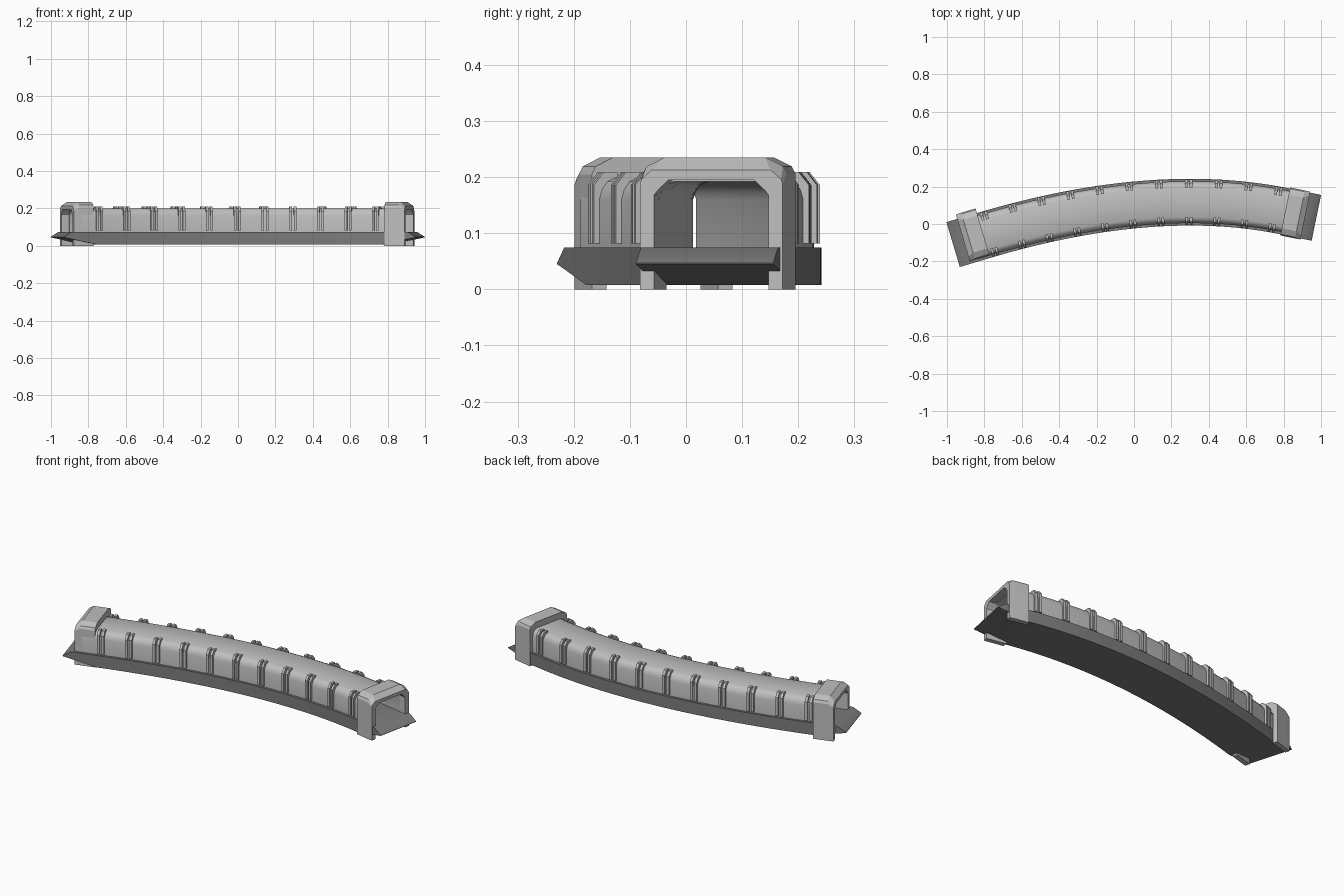
import bpy, bmesh, math
from mathutils import Vector

if "Cube" in bpy.data.objects:
    bpy.data.objects.remove(bpy.data.objects["Cube"])


def material(name, v):
    m = bpy.data.materials.new(name)
    m.diffuse_color = (v, v, v, 1)
    m.use_nodes = True
    m.node_tree.nodes["Principled BSDF"].inputs["Base Color"].default_value = m.diffuse_color
    return m


LIGHT = material("light_grey", 0.52)
DARK = material("dark_grey", 0.2)

# Centre line: gentle curve with a straight run at both ends
A, B = Vector((-0.967, -0.11)), Vector((0.975, 0.033))
a0, a1 = math.radians(16.6), math.radians(-11.6)
D0 = Vector((math.cos(a0), math.sin(a0)))
D1 = Vector((math.cos(a1), math.sin(a1)))
P0, P3 = A + D0 * 0.17, B - D1 * 0.17
P1, P2 = P0 + D0 * 0.54, P3 - D1 * 0.54
path = [A]
for k in range(201):
    t = k / 200
    u = 1 - t
    path.append(P0 * u**3 + P1 * 3 * u * u * t + P2 * 3 * u * t * t + P3 * t**3)
path.append(B)
dist = [0.0]
for p, q in zip(path, path[1:]):
    dist.append(dist[-1] + (q - p).length)
LEN = dist[-1]


def place(s, side, z):
    """Point at length s along the path, offset sideways, at height z."""
    i = 0
    while i < len(dist) - 2 and dist[i + 1] < s:
        i += 1
    f = (s - dist[i]) / (dist[i + 1] - dist[i])
    c = path[i].lerp(path[i + 1], f)
    t0 = (path[min(i + 1, len(path) - 1)] - path[max(i - 1, 0)]).normalized()
    t1 = (path[min(i + 2, len(path) - 1)] - path[i]).normalized()
    d = t0.lerp(t1, f).normalized()
    if i == 0:
        d = D0
    if i >= len(dist) - 2:
        d = D1
    return Vector((c.x - d.y * side, c.y + d.x * side, z))


def loft(bm, sections):
    """Skin closed sections [(s, [(side, z)...])] and close both ends."""
    rings = [[bm.verts.new(place(s, *p)) for p in pts] for s, pts in sections]
    n = len(rings[0])
    for r, q in zip(rings, rings[1:]):
        for i in range(n):
            j = (i + 1) % n
            bm.faces.new((r[i], r[j], q[j], q[i]))
    for r in (rings[0], rings[-1]):
        for i in range(n // 2 - 1):
            bm.faces.new((r[i], r[i + 1], r[n - 2 - i], r[n - 1 - i]))


def finish(name, bm, mat, smooth=True):
    bmesh.ops.recalc_face_normals(bm, faces=bm.faces)
    me = bpy.data.meshes.new(name)
    bm.to_mesh(me)
    bm.free()
    ob = bpy.data.objects.new(name, me)
    bpy.context.collection.objects.link(ob)
    me.materials.append(mat)
    if smooth:
        bpy.ops.object.select_all(action='DESELECT')
        ob.select_set(True)
        bpy.context.view_layer.objects.active = ob
        bpy.ops.object.shade_smooth_by_angle(angle=math.radians(32))
    return ob


def arch(half, inner):
    """U-shaped ring section from half outlines (foot to crown)."""
    full = lambda h: h + [(-y, z) for y, z in reversed(h)]
    return full(half) + list(reversed(full(inner)))


def steps(lo, hi, n):
    return [lo + (hi - lo) * k / n for k in range(n + 1)]


# Base deck with wedge-shaped lips at both ends
def deck(s, lo, hi, w=0.125):
    return s, [(-w, lo), (w, lo), (w, hi), (-w, hi)]


bm = bmesh.new()
secs = [deck(0, 0.045, 0.047), deck(0.045, 0.036, 0.075)]
secs += [deck(s, 0.008, 0.075) for s in steps(0.18, LEN - 0.18, 40)]
secs += [deck(LEN - 0.045, 0.036, 0.075), deck(LEN, 0.045, 0.047)]
loft(bm, secs)
finish("base_deck", bm, DARK)

# Hollow tunnel shell
shell = arch([(0.112, 0.07), (0.112, 0.16), (0.107, 0.178), (0.097, 0.192), (0.08, 0.2)],
             [(0.104, 0.07), (0.104, 0.16), (0.099, 0.174), (0.091, 0.185), (0.077, 0.192)])
bm = bmesh.new()
loft(bm, [(s, shell) for s in steps(0.1, LEN - 0.1, 44)])
finish("tunnel_shell", bm, LIGHT)

# Paired ribs on both side walls, hooked over the roof edge
rib = [(0.122, 0.082), (0.122, 0.186), (0.104, 0.209), (0.078, 0.209),
       (0.078, 0.197), (0.095, 0.188), (0.108, 0.16), (0.108, 0.082)]
bm = bmesh.new()
for s in steps(0.203, LEN - 0.225, 10):
    for side in (1, -1):
        for off in (-0.012, 0.012):
            pts = [(y * side, z) for y, z in rib]
            loft(bm, [(s + off - 0.007, pts), (s + off + 0.007, pts)])
finish("side_ribs", bm, LIGHT, False)

# End portals: bevelled front rising to a taller hood, legs reaching the ground
hole = [(0.104, 0.0), (0.104, 0.168), (0.098, 0.176), (0.078, 0.195)]
front = [(0.13, 0.0), (0.13, 0.188), (0.127, 0.196), (0.108, 0.213)]
hood = [(0.131, 0.0), (0.131, 0.205), (0.124, 0.219), (0.092, 0.235)]
for name, at, shift in (("left_portal", lambda s: s, 0.02),
                        ("right_portal", lambda s: LEN - s, 0.0)):
    bm = bmesh.new()
    loft(bm, [(at(s), [(y + shift, z) for y, z in arch(o, hole)])
              for s, o in ((0.06, front), (0.09, hood), (0.17, hood))])
    finish(name, bm, LIGHT, False)
